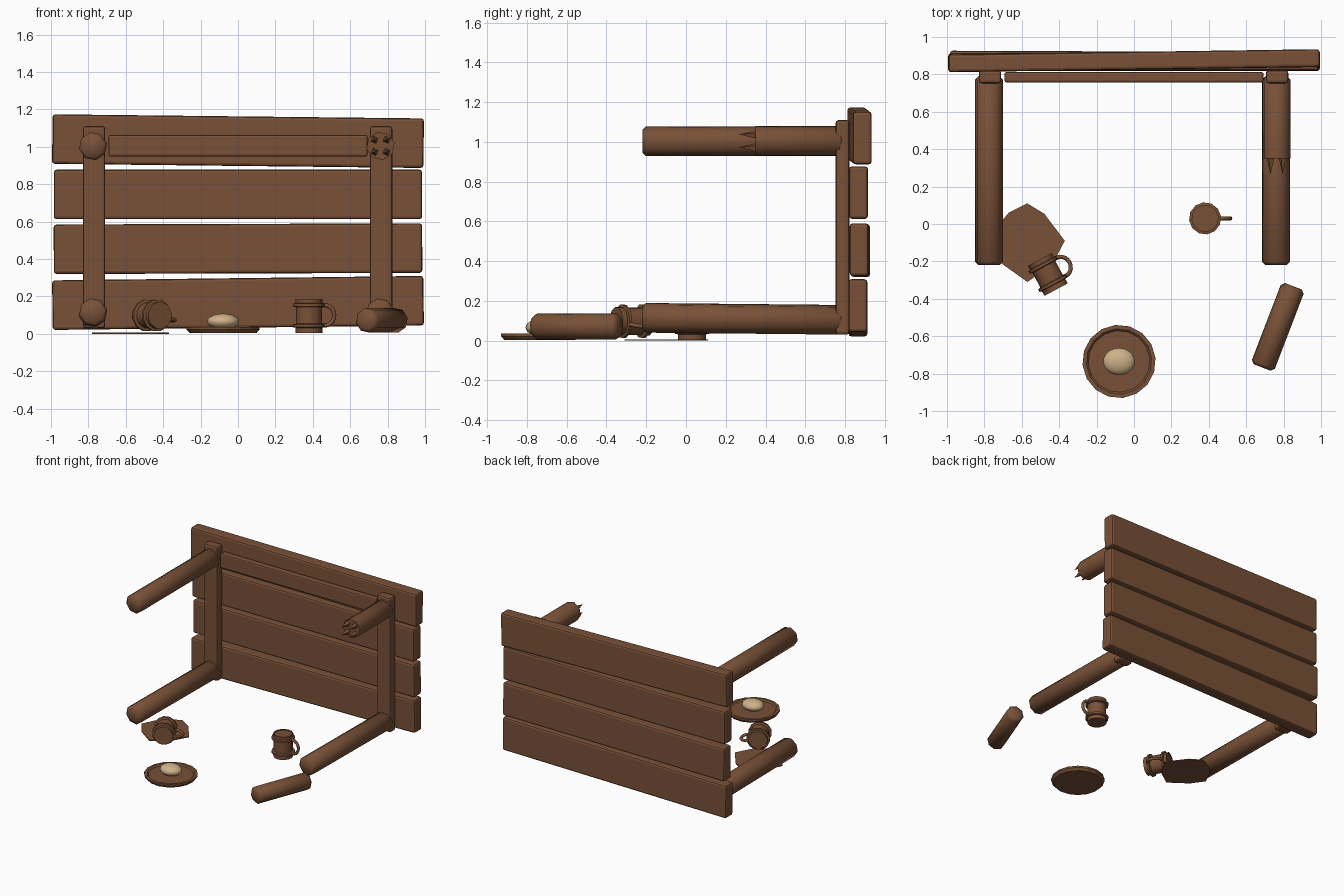
import bpy, bmesh, math
from mathutils import Vector, Matrix

if "Cube" in bpy.data.objects:
    bpy.data.objects.remove(bpy.data.objects["Cube"])


def make_material(name, rgb):
    m = bpy.data.materials.new(name)
    m.use_nodes = True
    m.diffuse_color = (*rgb, 1)
    m.node_tree.nodes["Principled BSDF"].inputs["Base Color"].default_value = (*rgb, 1)
    return m


WOOD = make_material("brown wood", (0.19, 0.082, 0.038))
CREAM = make_material("cream food", (0.62, 0.44, 0.25))


def finish(name, bm, matrix=Matrix(), mat=WOOD, smooth=0):
    bmesh.ops.recalc_face_normals(bm, faces=bm.faces[:])
    me = bpy.data.meshes.new(name)
    bm.to_mesh(me)
    bm.free()
    me.materials.append(mat)
    ob = bpy.data.objects.new(name, me)
    bpy.context.collection.objects.link(ob)
    ob.matrix_world = matrix
    if smooth:
        bpy.ops.object.select_all(action='DESELECT')
        ob.select_set(True)
        bpy.context.view_layer.objects.active = ob
        bpy.ops.object.shade_smooth_by_angle(angle=math.radians(smooth))
    return ob


def board(name, centre, size, rot=(0, 0, 0), bevel=0.015):
    bm = bmesh.new()
    bmesh.ops.create_cube(bm, size=1, matrix=Matrix.Diagonal((*size, 1)))
    ob = finish(name, bm)
    ob.location, ob.rotation_euler = centre, rot
    mod = ob.modifiers.new("worn edges", 'BEVEL')
    mod.width, mod.segments = bevel, 2
    return ob


def lathe(name, profile, sides, matrix, smooth=0):
    """Turn an (r, z) profile around local z, closing both ends."""
    bm = bmesh.new()
    rings = []
    for r, z in profile:
        rings.append([bm.verts.new((r * math.cos(a), r * math.sin(a), z))
                      for a in (math.tau * (i + 0.25) / sides for i in range(sides))])
    for low, high in zip(rings, rings[1:]):
        for i in range(sides):
            j = (i + 1) % sides
            bm.faces.new((low[i], low[j], high[j], high[i]))
    bm.faces.new(rings[0])
    bm.faces.new(rings[-1])
    return finish(name, bm, matrix, smooth=smooth)


def aim(origin, direction):
    rot = Vector(direction).to_track_quat('Z', 'Y').to_matrix().to_4x4()
    return Matrix.Translation(origin) @ rot


def post(length, r):
    c = 0.018
    return [(r - c, 0), (r, c), (r, length - c), (r - c, length)]


# Table top planks, each slightly crooked
planks = [(0.165, 0.865, 0.265, -0.012, 0.0),
          (0.455, 0.875, 0.265, -0.003, -0.004),
          (0.745, 0.868, 0.265, 0.0, 0.0),
          (1.03, 0.873, 0.265, 0.011, 0.014)]
for n, (z, y, height, ry, rz) in enumerate(planks):
    board(f"top_plank_{n + 1}", (0, y, z), (1.97 if n % 3 else 1.985, 0.095, height),
          (0, ry, rz))

# Battens under the top and the stretcher between them
for side, x in (("left", 0.765), ("right", -0.77)):
    board(f"{side}_batten", (x, 0.787, 0.57), (0.12, 0.07, 1.08))
board("stretcher", (0, 0.785, 1.005), (1.385, 0.055, 0.115), bevel=0.01)

# Three whole legs
lathe("lower_left_leg", post(1.01, 0.076), 8, aim((0.76, 0.79, 0.105), (0, -1, 0.01)), 50)
lathe("lower_right_leg", post(1.01, 0.076), 8, aim((-0.775, 0.79, 0.105), (0, -1, 0.01)), 50)
lathe("upper_right_leg", post(1.01, 0.076), 8, aim((-0.775, 0.79, 1.003), (0, -1, 0)), 50)

# Snapped leg with splinters, and its fallen end
stump = aim((0.762, 0.79, 1.005), (0, -1, 0))
lathe("snapped_leg_stump", [(0.058, 0), (0.076, 0.018), (0.076, 0.44)], 8, stump, 50)
for n in range(4):
    a = math.tau * (n + 0.5) / 4
    offset = Matrix.Translation((0.046 * math.cos(a), 0.046 * math.sin(a), 0.43))
    lathe(f"splinter_{n + 1}", [(0.024, 0), (0.001, 0.09)], 4, stump @ offset)
lathe("fallen_leg_end", post(0.465, 0.067), 8, aim((0.852, -0.333, 0.072), (-0.165, -0.43, 0)), 50)

# Plate
lathe("plate", [(0.18, 0.004), (0.196, 0.022), (0.196, 0.036), (0.175, 0.036), (0.165, 0.026)],
      16, Matrix.Translation((-0.08, -0.735, 0)))

# Mound of food
bm = bmesh.new()
bmesh.ops.create_uvsphere(bm, u_segments=20, v_segments=12, radius=1,
                          matrix=Matrix.Diagonal((0.085, 0.072, 0.042, 1)))
finish("food_mound", bm, Matrix.Translation((-0.08, -0.735, 0.066)), CREAM, 60)


# Mugs: banded body plus ring handle on local +x
def mug(name, matrix):
    lathe(f"{name}_body", [(0.072, 0), (0.072, 0.028), (0.086, 0.031), (0.086, 0.046),
                           (0.07, 0.05), (0.07, 0.138), (0.086, 0.142), (0.086, 0.157),
                           (0.073, 0.16), (0.073, 0.183), (0.066, 0.183), (0.066, 0.176)],
          12, matrix, 35)
    bm = bmesh.new()
    major, minor, steps, sides = 0.052, 0.011, 20, 8
    grid = []
    for i in range(steps):
        a = math.tau * i / steps
        ring = []
        for k in range(sides):
            b = math.tau * k / sides
            r = major + minor * math.cos(b)
            ring.append(bm.verts.new((0.083 + r * math.cos(a), minor * math.sin(b),
                                      0.095 + 1.05 * r * math.sin(a))))
        grid.append(ring)
    for i in range(steps):
        p, q = grid[i], grid[(i + 1) % steps]
        for k in range(sides):
            m = (k + 1) % sides
            bm.faces.new((p[k], p[m], q[m], q[k]))
    finish(f"{name}_handle", bm, matrix, smooth=60)


mug("standing_mug", Matrix.Translation((0.38, 0.03, 0.004)))

# Tipped mug lies with its mouth toward the spill
axis = Vector((-0.47, 0.88, 0)).normalized()
grip = Vector((0.88, 0.47, -0.2)).normalized()
across = axis.cross(grip)
tipped = Matrix((grip, across, axis)).transposed().to_4x4()
tipped.translation = Vector((-0.46, -0.27, 0.098)) - axis * 0.092
mug("tipped_mug", tipped)

# Spilled drink
outline = [(-0.57, 0.11), (-0.67, 0.06), (-0.73, -0.01), (-0.78, -0.11), (-0.71, -0.21),
           (-0.57, -0.31), (-0.44, -0.22), (-0.37, -0.09), (-0.48, 0.055)]
bm = bmesh.new()
base = bm.faces.new([bm.verts.new((x, y, 0)) for x, y in outline])
top = bmesh.ops.extrude_face_region(bm, geom=[base])
bmesh.ops.translate(bm, vec=(0, 0, 0.007),
                    verts=[v for v in top["geom"] if isinstance(v, bmesh.types.BMVert)])
if not base.is_valid or len([f for f in bm.faces if all(v.co.z < 0.001 for v in f.verts)]) == 0:
    bm.faces.new([v for v in bm.verts if v.co.z < 0.001])
finish("spill", bm)
